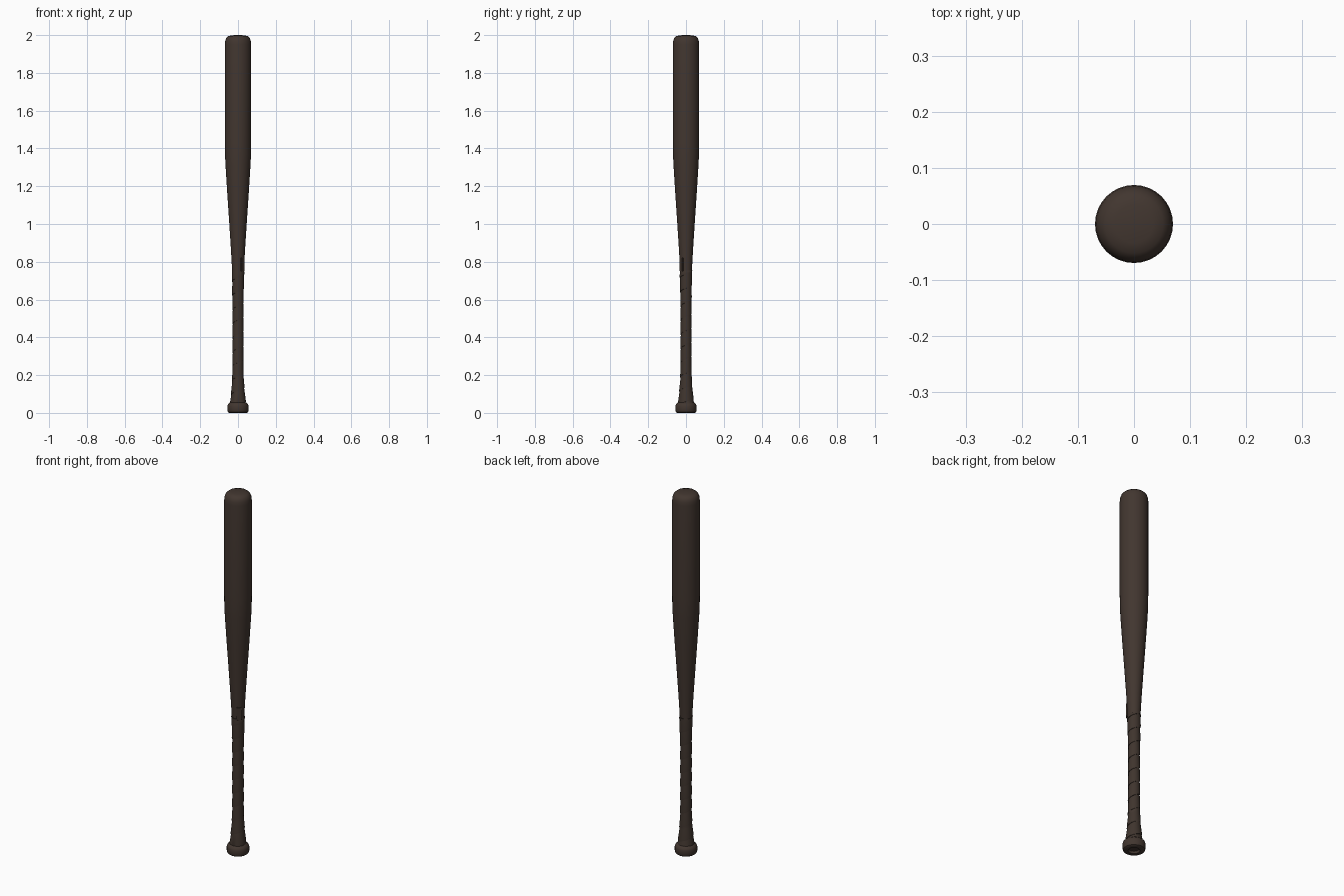
import bpy, bmesh, math
from mathutils import Vector

old = bpy.data.objects.get("Cube")
if old:
    bpy.data.objects.remove(old)


def material(name, rgb):
    m = bpy.data.materials.new(name)
    m.use_nodes = True
    m.diffuse_color = (*rgb, 1)
    m.node_tree.nodes["Principled BSDF"].inputs["Base Color"].default_value = (*rgb, 1)
    return m


wood = material("dark brown wood", (0.054, 0.037, 0.029))
tape = material("dark brown tape", (0.050, 0.035, 0.027))


def finish(bm, name, mat, angle=35):
    me = bpy.data.meshes.new(name)
    bm.to_mesh(me)
    bm.free()
    ob = bpy.data.objects.new(name, me)
    bpy.context.collection.objects.link(ob)
    me.materials.append(mat)
    bpy.ops.object.select_all(action='DESELECT')
    ob.select_set(True)
    bpy.context.view_layer.objects.active = ob
    bpy.ops.object.shade_smooth_by_angle(angle=math.radians(angle))
    return ob


def lathe(name, profile, mat, sides=32):
    """Revolve (radius, height) points around the z axis."""
    bm = bmesh.new()
    verts = [bm.verts.new((r, 0, z)) for r, z in profile]
    edges = [bm.edges.new(pair) for pair in zip(verts, verts[1:])]
    bmesh.ops.spin(bm, geom=verts + edges, cent=(0, 0, 0), axis=(0, 0, 1),
                   angle=math.tau, steps=sides, use_duplicate=False)
    bmesh.ops.remove_doubles(bm, verts=bm.verts, dist=0.0002)
    bmesh.ops.recalc_face_normals(bm, faces=bm.faces)
    return finish(bm, name, mat)


# Barrel, taper and handle core
lathe("bat_body", [
    (0, 0.04), (0.036, 0.04), (0.034, 0.1), (0.029, 0.2), (0.026, 0.4),
    (0.027, 0.65), (0.031, 0.75), (0.037, 0.86), (0.046, 1.0), (0.056, 1.15),
    (0.066, 1.31), (0.0688, 1.37), (0.0695, 1.44), (0.0695, 1.95),
    (0.0675, 1.97), (0.062, 1.985), (0.052, 1.994), (0.034, 1.999), (0, 2.0)], wood)

# Knob with a shallow recess underneath
lathe("knob", [
    (0, 0.012), (0.026, 0.012), (0.029, 0), (0.047, 0), (0.053, 0.004),
    (0.0565, 0.014), (0.0565, 0.036), (0.053, 0.046), (0.046, 0.052),
    (0.041, 0.056), (0.036, 0.062), (0, 0.062)], wood)

# Spiral grip tape: each turn is proud at its lower edge and tucked at its upper
GRIP_LOW, GRIP_HIGH, PITCH, STEPS = 0.05, 0.755, 0.075, 28


def grip_radius(z):
    flare = 0.013 * max(0, (0.22 - z) / 0.17) ** 1.5
    swell = 0.004 * max(0, (z - 0.6) / 0.15)
    return 0.0278 + flare + swell


bm = bmesh.new()
rows = []
turns = int((GRIP_HIGH - GRIP_LOW) / PITCH) + 2
for i in range(turns * STEPS + 1):
    start = GRIP_LOW - PITCH + i * PITCH / STEPS
    a = math.tau * i / STEPS - math.pi / 4
    row = []
    for rise, proud in ((0, -0.002), (0, 0.0022), (0.12, 0.0026), (1, -0.0002)):
        z = min(max(start + rise * PITCH, GRIP_LOW), GRIP_HIGH)
        r = grip_radius(z) + proud
        row.append(bm.verts.new((r * math.cos(a), r * math.sin(a), z)))
    rows.append(row)
for p, q in zip(rows, rows[1:]):
    for k in range(3):
        bm.faces.new((p[k], q[k], q[k + 1], p[k + 1]))
bmesh.ops.dissolve_degenerate(bm, dist=0.00005, edges=bm.edges)
finish(bm, "grip_wrap", tape, 50)

# Loose tape end on the front left, at the top of the grip
bm = bmesh.new()
bmesh.ops.create_cube(bm, size=1)
for v in bm.verts:
    v.co = Vector((v.co.x * 0.009, v.co.y * 0.026, v.co.z * 0.075))
bmesh.ops.bevel(bm, geom=list(bm.edges), offset=0.003, segments=2, affect='EDGES')
flap = finish(bm, "tape_end", tape)
flap.location = (0.0345 * math.cos(-math.pi / 4), 0.0345 * math.sin(-math.pi / 4), 0.785)
flap.rotation_euler.z = -math.pi / 4
